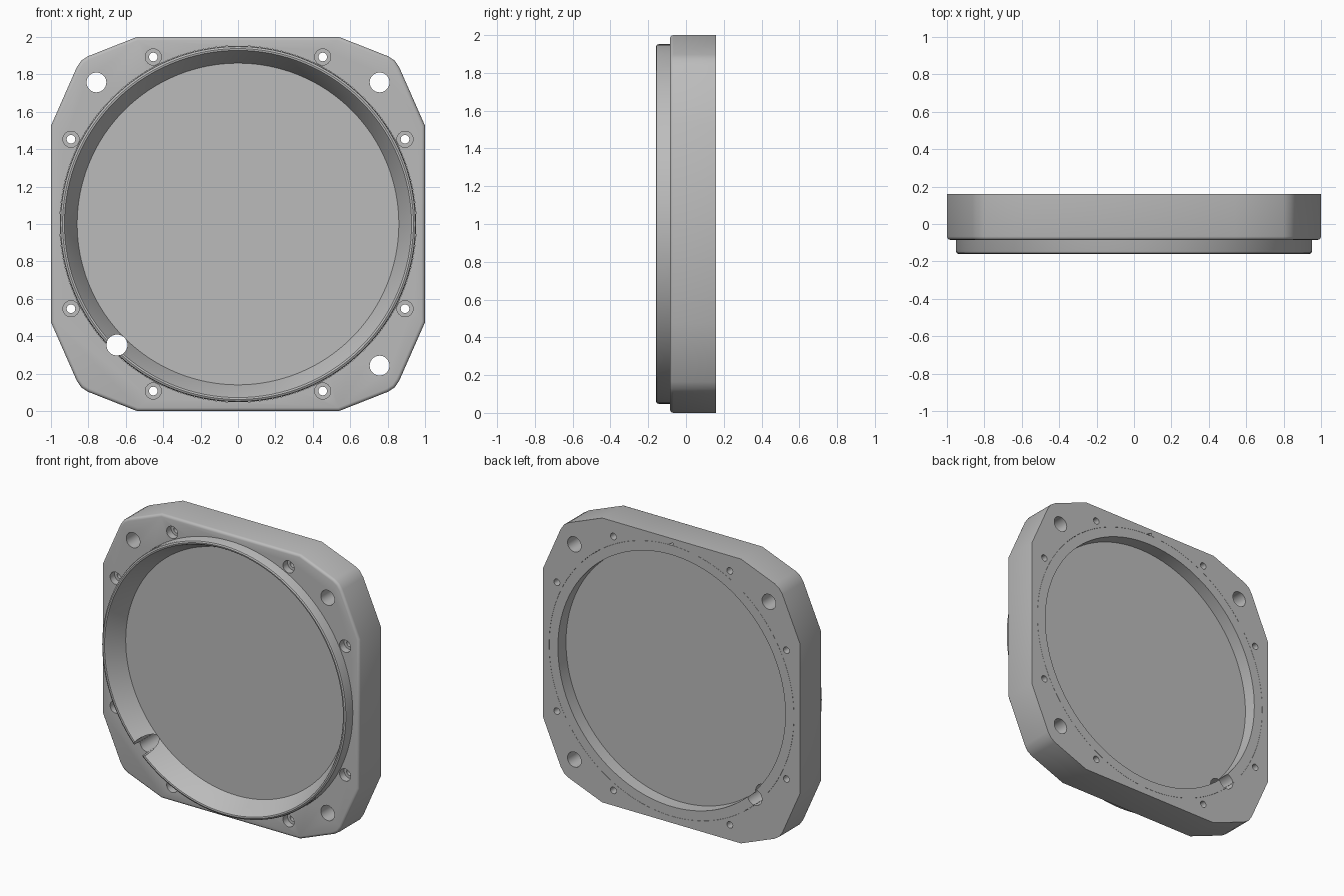
import bpy
import bmesh
import math
from mathutils import Vector

if "Cube" in bpy.data.objects:
    bpy.data.objects.remove(bpy.data.objects["Cube"])

FRONT, SHOULDER, BACK = -0.16, -0.085, 0.16

grey = bpy.data.materials.new("satin grey")
grey.use_nodes = True
COLOR = (0.5, 0.5, 0.5, 1)
grey.diffuse_color = COLOR
grey.node_tree.nodes["Principled BSDF"].inputs["Base Color"].default_value = COLOR


def finish(name, bm):
    bmesh.ops.recalc_face_normals(bm, faces=bm.faces)
    mesh = bpy.data.meshes.new(name)
    bm.to_mesh(mesh)
    bm.free()
    mesh.materials.append(grey)
    ob = bpy.data.objects.new(name, mesh)
    bpy.context.collection.objects.link(ob)
    return ob


def lathe(bm, profile, steps, x=0, z=1, closed=False):
    """Revolve (radius, y) points about a front-to-back axis."""
    verts = [bm.verts.new((x + r, y, z)) for r, y in profile]
    pairs = list(zip(verts, verts[1:]))
    if closed:
        pairs.append((verts[-1], verts[0]))
    edges = [bm.edges.new(p) for p in pairs]
    bmesh.ops.spin(bm, geom=verts + edges, cent=(x, 0, z), axis=(0, 1, 0),
                   angle=math.tau, steps=steps, use_merge=False)
    bmesh.ops.remove_doubles(bm, verts=bm.verts, dist=1e-5)


def rod(bm, r, x=0, z=1, steps=32):
    lathe(bm, [(0, -0.3), (r, -0.3), (r, 0.3), (0, 0.3)], steps, x, z)


def cut(ob, cutter):
    mod = ob.modifiers.new("cut", "BOOLEAN")
    mod.operation = "DIFFERENCE"
    mod.solver = "EXACT"
    mod.object = cutter
    bpy.context.view_layer.objects.active = ob
    bpy.ops.object.modifier_apply(modifier=mod.name)


# Mounting plate: mirrored corner outline with a rounded front edge
corner = [(1, 0.525), (0.863, 0.836), (0.838, 0.873), (0.802, 0.897), (0.54, 1)]
outline = []
for sx, sz in ((1, 1), (-1, 1), (-1, -1), (1, -1)):
    pts = corner if sx * sz > 0 else corner[::-1]
    outline += [(sx * x, 1 + sz * z) for x, z in pts]
bm = bmesh.new()
face = bm.faces.new([bm.verts.new((x, SHOULDER, z)) for x, z in outline])
rim = list(face.edges)
grown = bmesh.ops.extrude_face_region(bm, geom=[face], use_keep_orig=True)
moved = [v for v in grown["geom"] if isinstance(v, bmesh.types.BMVert)]
bmesh.ops.translate(bm, verts=moved, vec=Vector((0, BACK - SHOULDER, 0)))
bmesh.ops.recalc_face_normals(bm, faces=bm.faces)
bmesh.ops.bevel(bm, geom=rim, offset=0.018, segments=3, profile=0.5, affect="EDGES")
plate = finish("mounting_plate", bm)

# Bezel ring with rounded lip, flared throat and rear window seat
bm = bmesh.new()
lathe(bm, [(0.952, BACK), (0.952, -0.145), (0.948, -0.155), (0.938, FRONT),
           (0.928, -0.158), (0.921, -0.148), (0.86, -0.02), (0.885, -0.02),
           (0.885, BACK)], 128, closed=True)
ring = finish("bezel_ring", bm)

# Window disc
bm = bmesh.new()
lathe(bm, [(0, -0.02), (0.885, -0.02), (0.885, 0.07), (0, 0.07)], 128)
window = finish("window_disc", bm)

# Plate bore, with a small index notch at the top of the back
bm = bmesh.new()
rod(bm, 0.953, steps=128)
bore = finish("bore_cutter", bm)
bm = bmesh.new()
bmesh.ops.create_cone(bm, cap_ends=True, segments=3, radius1=0.025, radius2=0.025, depth=0.06)
for v in bm.verts:
    v.co = Vector((v.co.y, BACK + v.co.z, 1.953 + v.co.x))
notch = finish("notch_cutter", bm)

# Three corner holes and eight counterbored screw holes
bm = bmesh.new()
for x, z in ((1, 1), (-1, 1), (1, -1)):
    rod(bm, 0.053, 0.757 * x, 1 + 0.757 * z)
for sx in (-1, 1):
    for sz in (-1, 1):
        for a, b in ((0.453, 0.893), (0.893, 0.453)):
            lathe(bm, [(0, -0.3), (0.043, -0.3), (0.043, -0.035), (0.023, -0.035),
                       (0.023, 0.3), (0, 0.3)], 24, sx * a, 1 + sz * b)
holes = finish("hole_cutter", bm)

# Fourth hole sits inward and bites through the ring
bm = bmesh.new()
rod(bm, 0.056, -0.647, 0.353)
bite = finish("adjuster_cutter", bm)

for cutter in (bore, notch, holes, bite):
    cut(plate, cutter)
cut(ring, bite)
cut(window, bite)
for cutter in (bore, notch, holes, bite):
    bpy.data.objects.remove(cutter)

# Smooth curved walls, keep edges crisp
bpy.ops.object.select_all(action="DESELECT")
for ob in (plate, ring, window):
    ob.select_set(True)
bpy.context.view_layer.objects.active = plate
bpy.ops.object.shade_smooth_by_angle(angle=math.radians(32))
